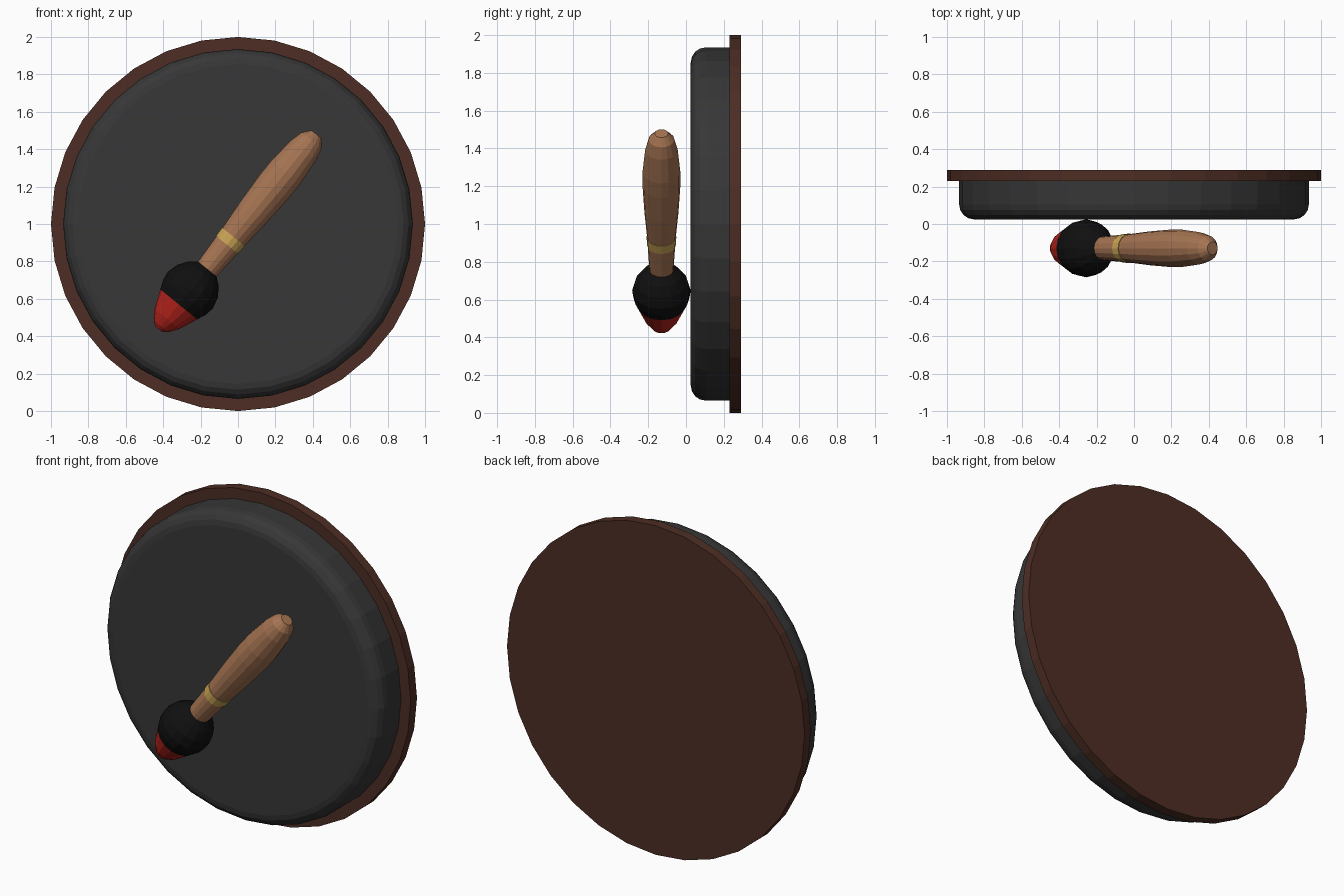
import bpy, bmesh
from math import sin, cos, pi, radians

cube = bpy.data.objects.get("Cube")
if cube:
    bpy.data.objects.remove(cube)


def material(name, rgb):
    m = bpy.data.materials.new(name)
    m.use_nodes = True
    m.diffuse_color = (*rgb, 1)
    m.node_tree.nodes["Principled BSDF"].inputs["Base Color"].default_value = (*rgb, 1)
    return m


def lathe(name, profile, sides, mat, location, rotation):
    """Spin (height, radius) pairs round local z and cap both ends."""
    bm = bmesh.new()
    rings = [[bm.verts.new((r * cos(2 * pi * i / sides), r * sin(2 * pi * i / sides), h))
              for i in range(sides)] for h, r in profile]
    for low, high in zip(rings, rings[1:]):
        for i in range(sides):
            j = (i + 1) % sides
            bm.faces.new((low[i], low[j], high[j], high[i]))
    bm.faces.new(rings[0][::-1])
    bm.faces.new(rings[-1])
    mesh = bpy.data.meshes.new(name)
    bm.to_mesh(mesh)
    bm.free()
    mesh.materials.append(mat)
    obj = bpy.data.objects.new(name, mesh)
    obj.location = location
    obj.rotation_euler = rotation
    bpy.context.collection.objects.link(obj)
    return obj


brown = material("dark brown wood", (0.075, 0.027, 0.017))
charcoal = material("charcoal pad", (0.038, 0.038, 0.038))
black = material("black bulb", (0.005, 0.005, 0.005))
red = material("red tip", (0.50, 0.018, 0.012))
gold = material("gold band", (0.58, 0.37, 0.09))
tan = material("tan wood", (0.38, 0.175, 0.085))

# Upright round board with a rounded pad on its front
board = dict(sides=32, location=(0, 0.29, 1), rotation=(radians(90), 0, 0))
lathe("back_board", [(0, 1), (0.06, 1)], mat=brown, **board)
fillet = 0.08
pad = [(0.06, 0.935)] + [(0.265 - fillet + fillet * sin(a), 0.935 - fillet + fillet * cos(a))
                         for a in (k * pi / 8 for k in range(5))]
lathe("round_pad", pad, mat=charcoal, **board)

# Tilted brush in front of the pad, measured from the bulb centre
brush = dict(sides=16, location=(-0.26, -0.13, 0.64), rotation=(0, radians(39), 0))
lathe("brush_tip", [(-0.26, 0.025), (-0.24, 0.05), (-0.19, 0.085), (-0.09, 0.127)],
      mat=red, **brush)
lathe("brush_bulb", [(-0.09, 0.127), (-0.04, 0.148), (0.01, 0.155), (0.07, 0.139),
                     (0.12, 0.105), (0.155, 0.06)], mat=black, **brush)
lathe("brush_handle", [(0.12, 0.062), (0.32, 0.073), (0.375, 0.076), (0.54, 0.09),
                       (0.72, 0.1), (0.82, 0.1), (0.97, 0.086), (1.04, 0.068),
                       (1.08, 0.035)], mat=tan, **brush)
lathe("handle_band", [(0.32, 0.076), (0.375, 0.079)], mat=gold, **brush)
